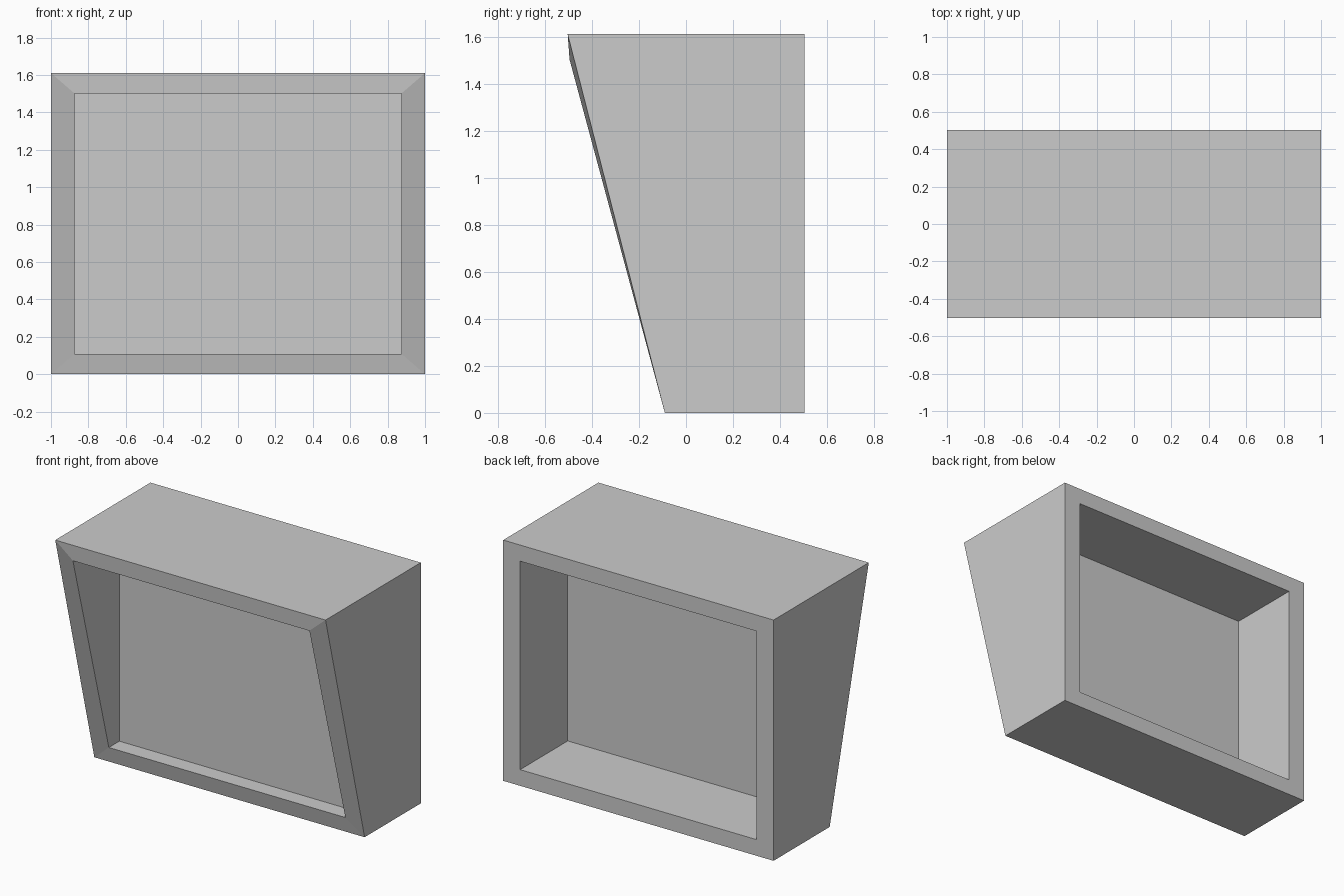
import bpy, bmesh

if "Cube" in bpy.data.objects:
    bpy.data.objects.remove(bpy.data.objects["Cube"])

grey = bpy.data.materials.new("plain grey")
grey.diffuse_color = (0.6, 0.6, 0.6, 1)
grey.use_nodes = True
grey.node_tree.nodes["Principled BSDF"].inputs["Base Color"].default_value = grey.diffuse_color


def loop(bm, half_width, low, high):
    """Rectangular loop; low and high are (y, z) of its bottom and top edges."""
    return [bm.verts.new((x, y, z)) for x, (y, z) in (
        (-half_width, low), (half_width, low), (half_width, high), (-half_width, high))]


def add_object(name, bm):
    bmesh.ops.recalc_face_normals(bm, faces=bm.faces)
    mesh = bpy.data.meshes.new(name)
    bm.to_mesh(mesh)
    bm.free()
    mesh.materials.append(grey)
    obj = bpy.data.objects.new(name, mesh)
    bpy.context.collection.objects.link(obj)


# Casing: hollow frame with a sloping front, its inner lip slightly proud
bm = bmesh.new()
loops = [
    loop(bm, 1.0, (0.503, 0.0), (0.503, 1.61)),       # back outer
    loop(bm, 1.0, (-0.09, 0.0), (-0.503, 1.61)),      # front outer
    loop(bm, 0.875, (-0.115, 0.108), (-0.495, 1.502)),  # front inner
    loop(bm, 0.875, (0.503, 0.108), (0.503, 1.502)),  # back inner
]
for a, b in zip(loops, loops[1:] + loops[:1]):
    for i in range(4):
        j = (i + 1) % 4
        bm.faces.new((a[i], a[j], b[j], b[i]))
add_object("casing", bm)

# Panel: thin divider closing the opening halfway back
bm = bmesh.new()
front = loop(bm, 0.875, (-0.004, 0.108), (-0.004, 1.502))
back = loop(bm, 0.875, (0.0, 0.108), (0.0, 1.502))
bm.faces.new(front)
bm.faces.new(back[::-1])
for i in range(4):
    j = (i + 1) % 4
    bm.faces.new((front[i], front[j], back[j], back[i]))
add_object("divider_panel", bm)
